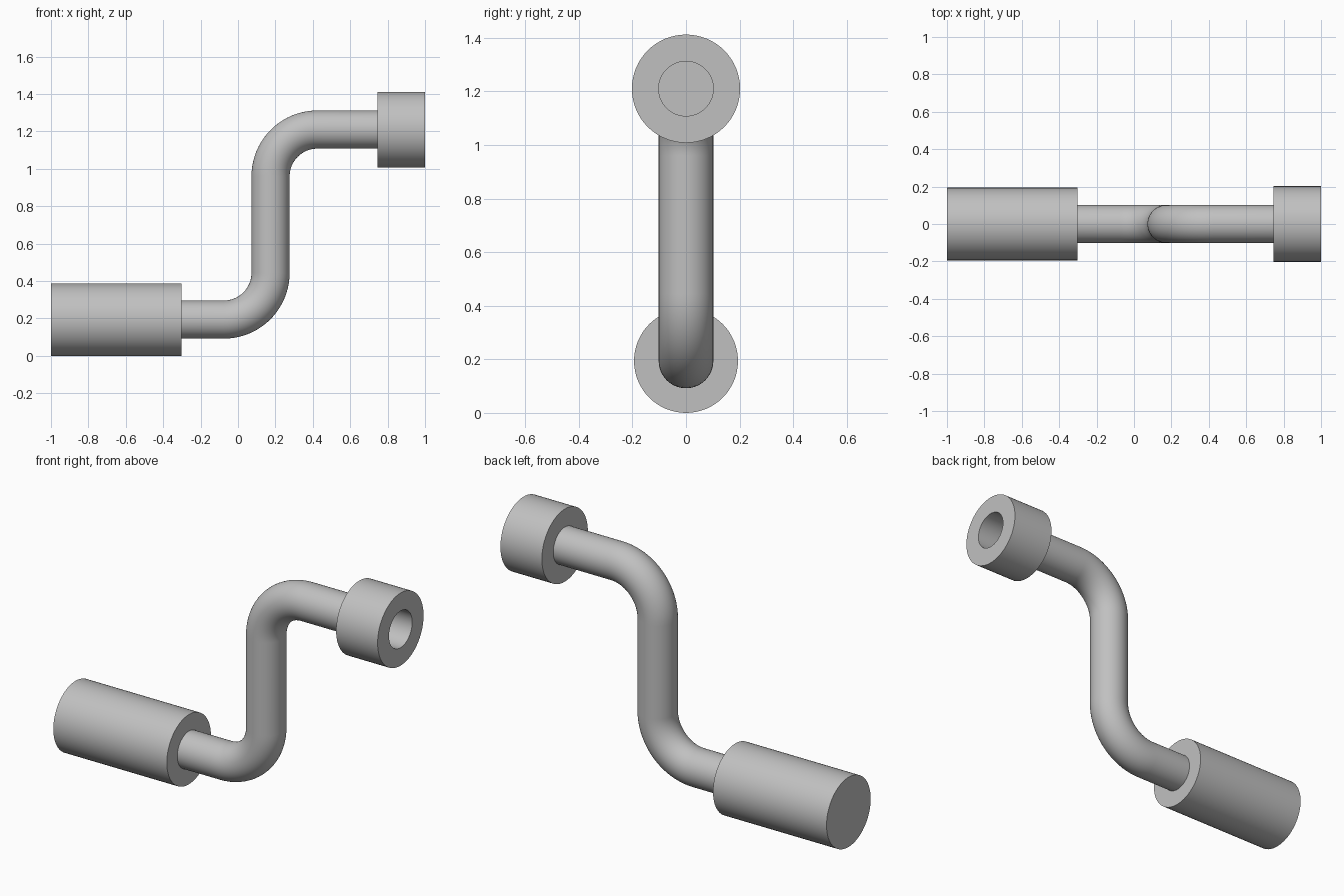
import bpy, bmesh
from math import sin, cos, pi, radians

if "Cube" in bpy.data.objects:
    bpy.data.objects.remove(bpy.data.objects["Cube"])

SIDES = 64
LOW, HIGH = 0.194, 1.21      # axis heights of the two horizontal runs
ROD_R, BEND_R = 0.102, 0.25
RISER_X = 0.174

steel = bpy.data.materials.new("grey_steel")
steel.use_nodes = True
GREY = (0.53, 0.53, 0.53, 1)
steel.diffuse_color = GREY
steel.node_tree.nodes["Principled BSDF"].inputs["Base Color"].default_value = GREY


def sweep(name, stations, caps=True):
    """Loft circles; each station is (x, z, heading in the xz plane, radius)."""
    bm = bmesh.new()
    rings = []
    for x, z, heading, r in stations:
        ring = []
        for i in range(SIDES):
            a = 2 * pi * i / SIDES
            up = r * sin(a)
            ring.append(bm.verts.new((x - up * sin(heading), r * cos(a),
                                      z + up * cos(heading))))
        rings.append(ring)
    for p, q in zip(rings, rings[1:]):
        for i in range(SIDES):
            j = (i + 1) % SIDES
            bm.faces.new((p[i], p[j], q[j], q[i]))
    if caps:
        bm.faces.new(rings[0])
        bm.faces.new(rings[-1])
    else:
        bmesh.ops.remove_doubles(bm, verts=bm.verts, dist=1e-5)
    bmesh.ops.recalc_face_normals(bm, faces=bm.faces)
    mesh = bpy.data.meshes.new(name)
    bm.to_mesh(mesh)
    bm.free()
    mesh.materials.append(steel)
    obj = bpy.data.objects.new(name, mesh)
    bpy.context.collection.objects.link(obj)
    bpy.ops.object.select_all(action='DESELECT')
    obj.select_set(True)
    bpy.context.view_layer.objects.active = obj
    bpy.ops.object.shade_smooth_by_angle(angle=radians(35))
    return obj


# Grip cylinder
sweep("grip", [(-1, LOW, 0, LOW), (-0.302, LOW, 0, LOW)])

# Cranked rod: low run, bend up, riser, bend out, high run
STEPS = 20
path = [(-0.302, LOW, 0, ROD_R)]
for i in range(STEPS + 1):
    t = pi / 2 * i / STEPS
    path.append((RISER_X - BEND_R + BEND_R * sin(t),
                 LOW + BEND_R - BEND_R * cos(t), t, ROD_R))
for i in range(STEPS + 1):
    t = pi / 2 * (1 - i / STEPS)
    path.append((RISER_X + BEND_R - BEND_R * sin(t),
                 HIGH - BEND_R + BEND_R * cos(t), t, ROD_R))
path.append((0.745, HIGH, 0, ROD_R))
sweep("cranked_rod", path)

# Socket sleeve: closed ring profile, its bore ends at the rod's flat end
profile = [(0.745, ROD_R), (0.745, 0.202), (1, 0.202), (1, ROD_R), (0.745, ROD_R)]
sweep("socket", [(x, HIGH, 0, r) for x, r in profile], caps=False)
